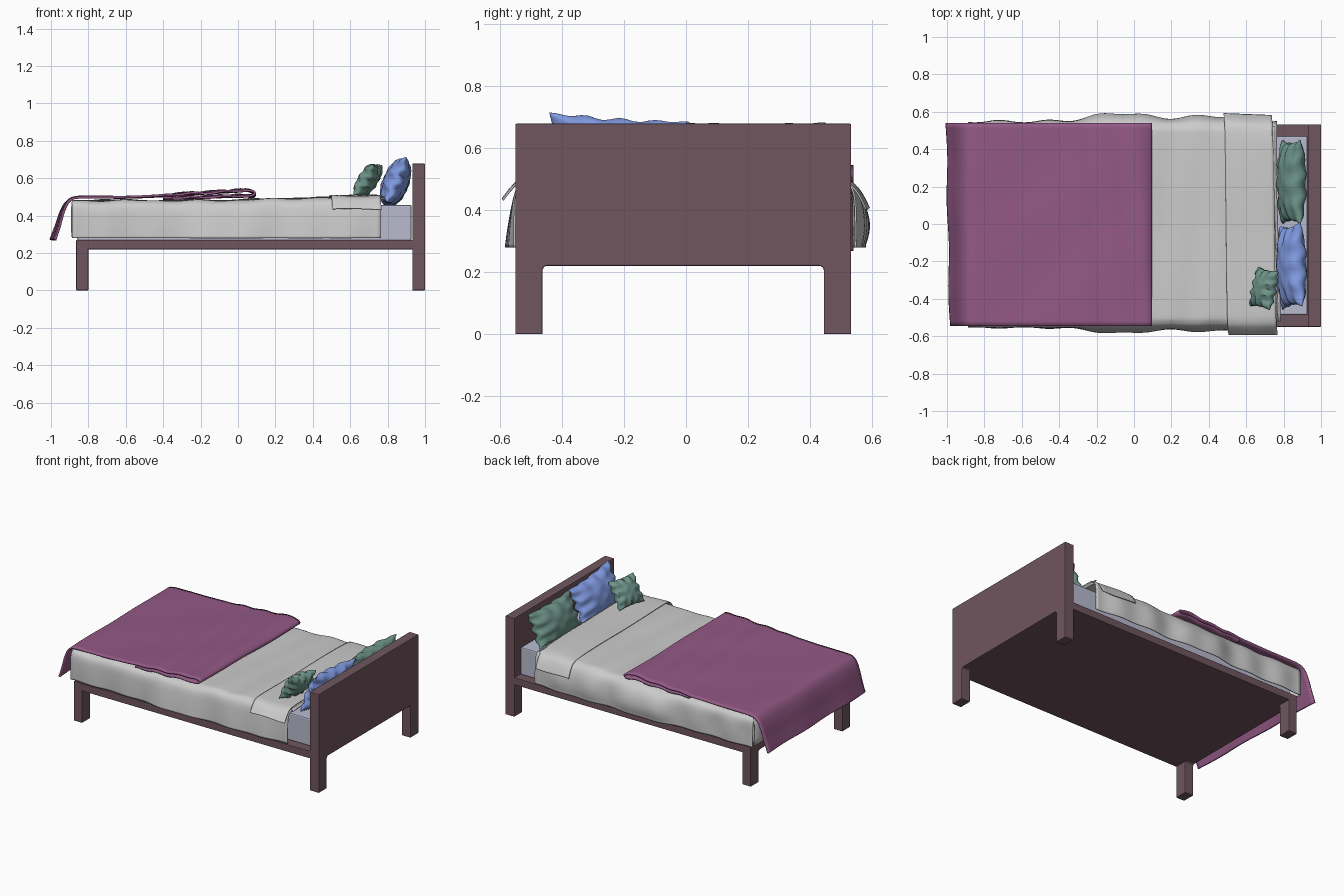
import bpy, bmesh, math
from math import sin, cos, pi, radians

if "Cube" in bpy.data.objects:
    bpy.data.objects.remove(bpy.data.objects["Cube"])


def material(name, rgb):
    m = bpy.data.materials.new(name)
    m.diffuse_color = (*rgb, 1)
    m.use_nodes = True
    m.node_tree.nodes["Principled BSDF"].inputs["Base Color"].default_value = m.diffuse_color
    return m


WOOD = material("dark_wood", (0.16, 0.093, 0.115))
SHEET = material("pale_blue", (0.48, 0.50, 0.62))
PLUM = material("plum", (0.29, 0.10, 0.235))
GREEN = material("green", (0.15, 0.29, 0.245))
BLUE = material("blue", (0.22, 0.33, 0.77))


def finish(name, bm, mat=None, smooth=True, thickness=0, bevel=0):
    bmesh.ops.recalc_face_normals(bm, faces=bm.faces)
    me = bpy.data.meshes.new(name)
    bm.to_mesh(me)
    bm.free()
    ob = bpy.data.objects.new(name, me)
    bpy.context.collection.objects.link(ob)
    if mat:
        me.materials.append(mat)
    if smooth:
        bpy.ops.object.select_all(action='DESELECT')
        ob.select_set(True)
        bpy.context.view_layer.objects.active = ob
        bpy.ops.object.shade_smooth_by_angle(angle=radians(40))
    if thickness:
        s = ob.modifiers.new("Solidify", 'SOLIDIFY')
        s.thickness = thickness
        s.offset = 0
    if bevel:
        b = ob.modifiers.new("Bevel", 'BEVEL')
        b.width = bevel
        b.segments = 2
        b.limit_method = 'ANGLE'
    return ob


def box(name, lo, hi, mat, bevel):
    bm = bmesh.new()
    bmesh.ops.create_cube(bm, size=1)
    for v in bm.verts:
        v.co = [(a + b) / 2 + c * (b - a) for a, b, c in zip(lo, hi, v.co)]
    return finish(name, bm, mat, False, bevel=bevel)


def arch_panel(name, x0, x1, top, mat):
    """Panel in the YZ plane with two legs and a rounded opening."""
    y0, y1, leg, z, r = -0.55, 0.532, 0.088, 0.22, 0.015
    pts = [(y0, 0), (y0 + leg, 0)]
    for i in range(5):
        a = pi - i * pi / 8
        pts.append((y0 + leg + r + r * cos(a), z - r + r * sin(a)))
    for i in range(5):
        a = pi / 2 - i * pi / 8
        pts.append((y1 - leg - r + r * cos(a), z - r + r * sin(a)))
    pts += [(y1 - leg, 0), (y1, 0), (y1, top), (y0, top)]
    bm = bmesh.new()
    f = bm.faces.new([bm.verts.new((x0, y, h)) for y, h in pts])
    ext = bmesh.ops.extrude_face_region(bm, geom=[f])
    verts = [g for g in ext['geom'] if isinstance(g, bmesh.types.BMVert)]
    bmesh.ops.translate(bm, verts=verts, vec=(x1 - x0, 0, 0))
    return finish(name, bm, mat, False, bevel=0.004)


def spline(pts, t):
    """Point on a Catmull-Rom curve, t in 0..1."""
    n = len(pts) - 1
    i = min(int(t * n), n - 1)
    f = t * n - i
    p = [pts[max(0, min(n, i + k))] for k in (-1, 0, 1, 2)]
    return [0.5 * (2 * b + (c - a) * f + (2 * a - 5 * b + 4 * c - d) * f * f
                   + (3 * b - a - 3 * c + d) * f ** 3) for a, b, c, d in zip(*p)]


def cloth(name, nu, nv, fn, mat=None, thickness=0.006):
    bm = bmesh.new()
    g = [[bm.verts.new(fn(i / nu, j / nv)) for j in range(nv + 1)] for i in range(nu + 1)]
    for i in range(nu):
        for j in range(nv):
            bm.faces.new((g[i][j], g[i + 1][j], g[i + 1][j + 1], g[i][j + 1]))
    return finish(name, bm, mat, True, thickness)


# Wooden frame
arch_panel("headboard", 0.932, 1.0, 0.678, WOOD)
arch_panel("foot_frame", -0.865, -0.80, 0.27, WOOD)
box("bed_base", (-0.81, -0.55, 0.22), (0.94, 0.532, 0.27), WOOD, 0.003)

# Mattress
box("mattress", (-0.86, -0.487, 0.268), (0.928, 0.470, 0.457), SHEET, 0.008)

# Duvet draped over both long sides
HALF = [(0, 0), (0.25, 0.002), (0.46, 0), (0.515, -0.008), (0.54, -0.04), (0.546, -0.12), (0.546, -0.2)]


def bump(x, c, w):
    return math.exp(-((x - c) / w) ** 2)


def duvet(u, v):
    x = -0.887 + 1.652 * u
    s = 2 * v - 1
    y, z = spline(HALF, abs(s))
    d = min(1, -z / 0.2) if z < 0 else 0
    flare = 0.03 * bump(x, -0.08, 0.2) + 0.02 * bump(x, 0.42, 0.25) + 0.005 * sin(24 * x)
    if s > 0:
        y += flare * 1.5 * sin(pi * min(1, d * 1.05) * 0.75)
    else:
        y += flare * d + 0.006
    rise = 0.014 * max(0, min(1, (x + 0.1) / 0.5))
    wave = 0.003 * sin(17 * x + 3 * s) + 0.002 * sin(31 * x - 5 * s)
    return (x, y * (1 if s > 0 else -1), 0.479 + z + (rise + wave) * (1 - d))


cloth("duvet", 70, 60, duvet)
cloth("duvet_foot_drop", 4, 12, lambda u, v: (
    -0.887 - 0.004 * sin(pi * u), -0.53 + 1.06 * v, 0.475 - 0.19 * u))

# Turned-back top of the duvet, with flaring side flaps
FOLD = [(0, 0), (0.25, 0.002), (0.45, 0), (0.525, -0.008), (0.56, -0.03), (0.59, -0.068)]


def fold(u, v):
    s = 2 * v - 1
    y, z = spline(FOLD, abs(s))
    x0, x1 = 0.492 - 0.013 * s, 0.752 - 0.016 * s
    x = x0 + (x1 - x0) * u
    if s > 0 and z < 0:
        z *= 1.5
        y -= 0.01 * u
    wave = 0.003 * sin(20 * x + 4 * s) + 0.002 * sin(9 * s)
    return (x, y * (1 if s > 0 else -1), 0.504 + z + wave)


cloth("duvet_fold", 16, 48, fold)
cloth("duvet_fold_edge", 6, 30, lambda u, v: (
    0.755 + 0.012 * sin(pi * u) - 0.016 * (2 * v - 1), -0.52 + 1.04 * v, 0.486 + 0.018 * u))

# Plum blanket: hangs over the foot, its head end folded under itself
BLANKET = [(-0.99, 0.27), (-0.965, 0.34), (-0.94, 0.42), (-0.91, 0.475), (-0.865, 0.497),
           (-0.75, 0.499), (-0.6, 0.498), (-0.42, 0.505), (-0.3, 0.516), (-0.18, 0.522),
           (-0.06, 0.53), (0.03, 0.535), (0.075, 0.528), (0.09, 0.514), (0.07, 0.503),
           (0.0, 0.506), (-0.15, 0.501), (-0.3, 0.496), (-0.4, 0.492)]


def blanket(u, v):
    x, z = spline(BLANKET, u)
    s = 2 * v - 1
    hang = max(0, min(1, (-0.86 - x) / 0.12))
    wave = 0.004 * sin(38 * x + 2 * s) * max(0, min(1, (x + 0.5) / 0.2)) + 0.002 * sin(9 * x - 6 * s)
    if hang:
        x -= 0.01 * s * hang + 0.004 * sin(7 * s) * hang
    return (x, -0.003 + 0.543 * s, z + wave * (1 - hang))


cloth("blanket", 100, 40, blanket, PLUM, 0.012)


# Pillows: two cupped faces joined at a pinched, scalloped seam
def pillow(name, loc, size, rot, mat, ph, n=28):
    w, h, t = size
    bm = bmesh.new()
    for side in (-1, 1):
        g = []
        for i in range(n + 1):
            row = []
            for j in range(n + 1):
                u, v = sin((i / n - 0.5) * pi), sin((j / n - 0.5) * pi)
                a, b = 1 - u * u, 1 - v * v
                puff = max(0, a * b) ** 0.45
                puff *= 1 + 0.06 * sin(9 * u + ph) * sin(8 * v - ph)
                edge = 0.014 * sin(11 * v + ph) * u * u * b + 0.014 * sin(12 * u - ph) * v * v * a
                y = u * w / 2 * (1 - 0.09 * b + 0.012 * sin(13 * v + ph) * b)
                z = v * h / 2 * (1 - 0.10 * a + 0.012 * sin(13 * u + ph) * a)
                row.append(bm.verts.new((side * t / 2 * puff + edge, y, z)))
            g.append(row)
        for i in range(n):
            for j in range(n):
                bm.faces.new((g[i][j], g[i + 1][j], g[i + 1][j + 1], g[i][j + 1]))
    bmesh.ops.remove_doubles(bm, verts=bm.verts, dist=1e-5)
    ob = finish(name, bm, mat)
    ob.location = loc
    ob.rotation_euler = [radians(a) for a in rot]


pillow("green_pillow", (0.842, 0.225, 0.567), (0.45, 0.25, 0.135), (0, 23, 0), GREEN, 0.6)
pillow("blue_pillow", (0.842, -0.225, 0.578), (0.45, 0.265, 0.135), (-4, 23, 0), BLUE, 2.1)
pillow("small_cushion", (0.695, -0.345, 0.59), (0.215, 0.195, 0.10), (0, 33, -12), GREEN, 4.0)
